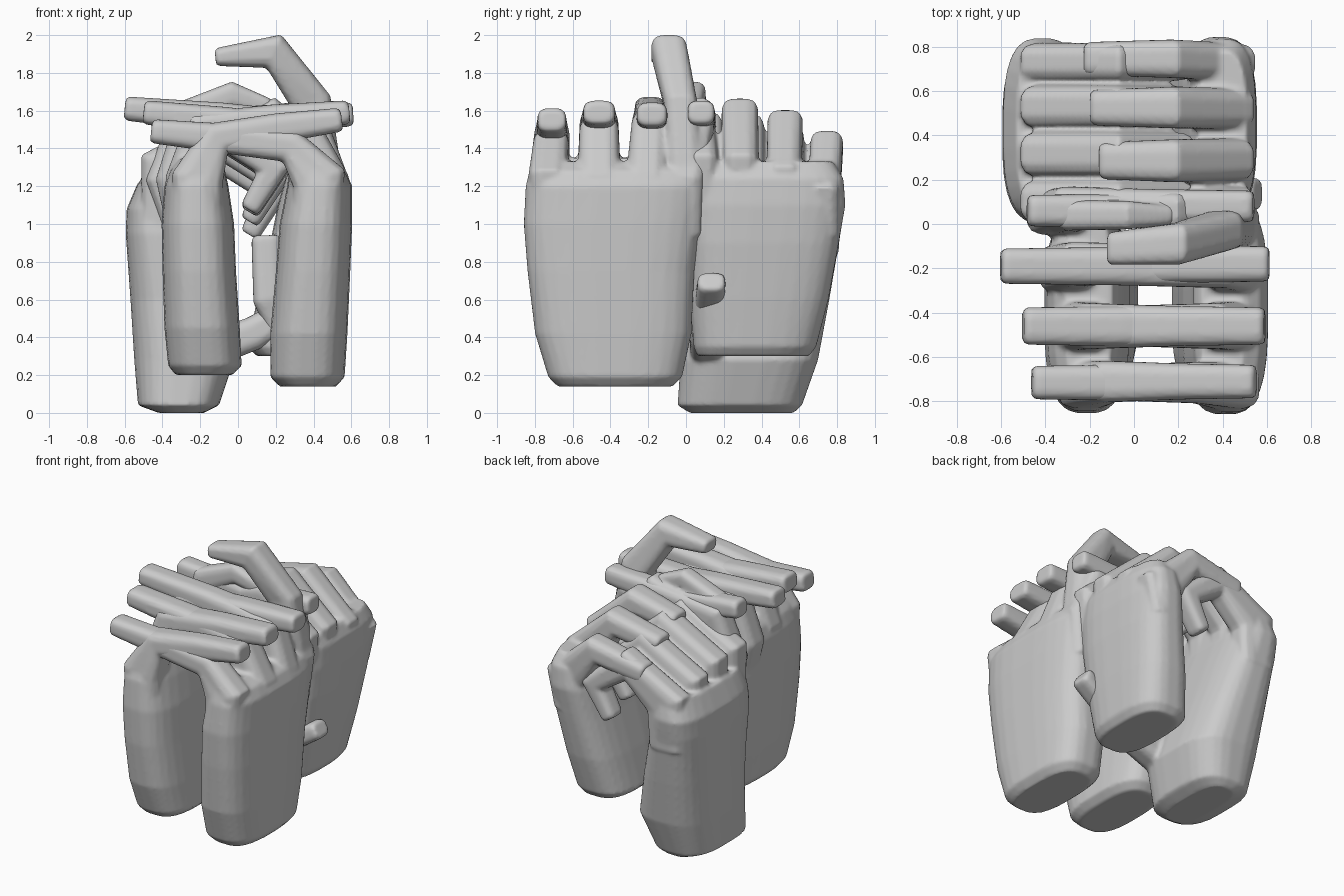
import bpy, bmesh, math
from mathutils import Vector

def spow(v, e):
    return math.copysign(abs(v) ** e, v)

def bridge(bm, rings):
    n = len(rings[0])
    for a, b in zip(rings, rings[1:]):
        for i in range(n):
            bm.faces.new((a[i], a[(i + 1) % n], b[(i + 1) % n], b[i]))
    bm.faces.new(rings[0][::-1])
    bm.faces.new(rings[-1])

# palm: stacked rounded-rectangle sections (z, x0, x1, y0, y1)
def palm(bm, secs, n=28, e=0.68):
    rings = []
    for z, x0, x1, y0, y1 in secs:
        ring = []
        for i in range(n):
            a = 2 * math.pi * (i + 0.5) / n
            ring.append(bm.verts.new(((x0 + x1) / 2 + (x1 - x0) / 2 * spow(math.cos(a), e),
                                      (y0 + y1) / 2 + (y1 - y0) / 2 * spow(math.sin(a), e), z)))
        rings.append(ring)
    bridge(bm, rings)

# finger: tapered tube bending in the xz plane, points (x, y, z, half width, half thickness)
def finger(bm, pts, n=12, e=0.6):
    P = [Vector(p[:3]) for p in pts]
    P.append(P[-1] + (P[-1] - P[-2]).normalized() * 0.02)
    last = pts[-1]
    dims = [p[3:] for p in pts] + [(last[3] * 0.88, last[4] * 0.8)]
    rings = []
    for i, p in enumerate(P):
        d0 = (p - P[i - 1]).normalized() if i else (P[1] - p).normalized()
        d1 = (P[i + 1] - p).normalized() if i < len(P) - 1 else d0
        t = (d0 + d1).normalized()
        nrm = Vector((0, 1, 0)).cross(t).normalized()
        miter = min(1 / max(t.dot(d0), 0.5), 1.25)
        w, h = dims[i]
        ring = []
        for k in range(n):
            a = 2 * math.pi * (k + 0.5) / n
            ring.append(bm.verts.new(p + Vector((0, 1, 0)) * w * spow(math.cos(a), e)
                                     + nrm * h * miter * spow(math.sin(a), e)))
        rings.append(ring)
    bridge(bm, rings)

# hand: palm and fingers fused into one skin
def hand(name, secs, fingers):
    bm = bmesh.new()
    palm(bm, secs)
    for f in fingers:
        finger(bm, f)
    bmesh.ops.recalc_face_normals(bm, faces=bm.faces)
    me = bpy.data.meshes.new(name)
    bm.to_mesh(me)
    bm.free()
    ob = bpy.data.objects.new(name, me)
    bpy.context.collection.objects.link(ob)
    fuse = ob.modifiers.new("fuse", 'REMESH')
    fuse.mode = 'VOXEL'
    fuse.voxel_size = 0.014
    fuse.use_smooth_shade = True
    soft = ob.modifiers.new("soften", 'SMOOTH')
    soft.factor = 0.5
    soft.iterations = 2

# long clasped finger of the front pair: base at bx, knuckle at (kx, kz), tip at (tx, tz)
def clasp(y, by, bx, ox, kx, kz, tx, tz, w=0.095):
    mx = kx + (tx - kx) * 0.5
    return [(bx, by, 0.95, w + 0.01, 0.13), (ox, by, 1.24, w + 0.022, 0.135),
            (kx, y, kz, w + 0.01, 0.085), (mx, y, kz + (tz - kz) * 0.55, w * 0.97, 0.08),
            (tx, y, tz, w * 0.9, 0.065)]

# front pair
hand("front_right_hand",
     [(0.14, 0.22, 0.52, -0.68, -0.07), (0.19, 0.17, 0.565, -0.73, -0.02),
      (0.42, 0.17, 0.58, -0.80, 0.03), (0.75, 0.20, 0.595, -0.84, 0.045),
      (1.00, 0.22, 0.605, -0.86, 0.08), (1.20, 0.26, 0.605, -0.85, 0.105),
      (1.28, 0.27, 0.57, -0.83, 0.10), (1.33, 0.30, 0.50, -0.80, 0.08)],
     [clasp(-0.715, -0.73, 0.41, 0.43, 0.28, 1.41, -0.44, 1.49, 0.085),
      clasp(-0.46, -0.46, 0.42, 0.45, 0.36, 1.48, -0.48, 1.59),
      clasp(-0.19, -0.21, 0.42, 0.45, 0.39, 1.51, -0.58, 1.61, 0.09),
      clasp(0.06, 0.0, 0.40, 0.43, 0.38, 1.49, -0.46, 1.60, 0.08),
      # raised thumb
      [(0.45, 0.0, 1.2, 0.10, 0.11), (0.39, -0.03, 1.64, 0.09, 0.105),
       (0.19, -0.09, 1.915, 0.095, 0.085), (-0.10, -0.11, 1.885, 0.075, 0.05)]])

hand("front_left_hand",
     [(0.20, -0.33, -0.03, -0.68, -0.07), (0.25, -0.37, 0.02, -0.73, -0.02),
      (0.45, -0.39, 0.01, -0.80, 0.02), (0.75, -0.40, -0.01, -0.84, 0.04),
      (1.00, -0.405, -0.02, -0.855, 0.06), (1.20, -0.39, -0.05, -0.845, 0.08),
      (1.29, -0.36, -0.07, -0.82, 0.08), (1.35, -0.31, -0.10, -0.78, 0.06)],
     [clasp(-0.71, -0.725, -0.21, -0.215, -0.11, 1.455, 0.53, 1.55, 0.085),
      clasp(-0.46, -0.46, -0.23, -0.25, -0.19, 1.51, 0.57, 1.59),
      clasp(-0.18, -0.20, -0.24, -0.30, -0.25, 1.52, 0.59, 1.58, 0.09),
      clasp(0.08, 0.05, -0.25, -0.35, -0.29, 1.51, 0.52, 1.59, 0.08),
      # thumb lying on top
      [(-0.33, 0.04, 1.2, 0.09, 0.10), (-0.27, 0.04, 1.58, 0.07, 0.08),
       (-0.03, 0.04, 1.685, 0.065, 0.065), (0.15, 0.04, 1.62, 0.045, 0.05)]])

# back pair: right fingers fold over, left fingers curl inside
def fold(y, by, dz, tx, w):
    return [(0.37, by, 0.95, w, 0.12), (0.405, by, 1.32 + dz, w, 0.135),
            (0.17, y, 1.575 + dz, w, 0.085), (tx, y, 1.51 + dz, w * 0.87, 0.07)]

def curl(y, dz, w):
    return [(-0.38, y, 0.85, w - 0.01, 0.13), (-0.375, y, 1.22 + dz, w, 0.14),
            (-0.07, y, 1.42 + dz, w - 0.005, 0.09), (0.19, y, 1.22 + dz, w * 0.92, 0.075),
            (0.07, y, 1.02 + dz, w * 0.8, 0.055)]

hand("back_right_hand",
     [(0.30, 0.10, 0.42, 0.06, 0.65), (0.35, 0.05, 0.46, 0.04, 0.69),
      (0.60, 0.10, 0.50, 0.02, 0.755), (0.90, 0.17, 0.54, 0.02, 0.81),
      (1.10, 0.21, 0.555, 0.03, 0.845), (1.24, 0.25, 0.55, 0.05, 0.835),
      (1.33, 0.29, 0.51, 0.06, 0.78)],
     [fold(0.06, 0.09, 0.0, -0.10, 0.085), fold(0.285, 0.29, 0.0, -0.13, 0.098),
      fold(0.525, 0.52, -0.06, -0.17, 0.095), fold(0.745, 0.73, -0.17, -0.20, 0.088),
      # thumb hanging between the palms
      [(0.24, 0.10, 0.42, 0.07, 0.07), (0.16, 0.08, 0.60, 0.09, 0.08),
       (0.15, 0.08, 0.92, 0.07, 0.08)]])

hand("back_left_hand",
     [(0.0, -0.42, -0.18, 0.02, 0.57), (0.04, -0.53, -0.10, -0.045, 0.615),
      (0.28, -0.55, -0.02, -0.03, 0.70), (0.60, -0.57, -0.10, 0.0, 0.76),
      (0.95, -0.595, -0.20, 0.0, 0.82), (1.08, -0.59, -0.24, 0.02, 0.84),
      (1.22, -0.53, -0.25, 0.04, 0.81)],
     [curl(0.10, 0.07, 0.1), curl(0.315, 0.06, 0.105), curl(0.53, 0.01, 0.1),
      curl(0.73, -0.06, 0.09),
      # thumb passing through to the other palm
      [(-0.25, 0.12, 0.30, 0.10, 0.10), (0.08, 0.11, 0.42, 0.09, 0.09),
       (0.54, 0.135, 0.69, 0.075, 0.06)]])
